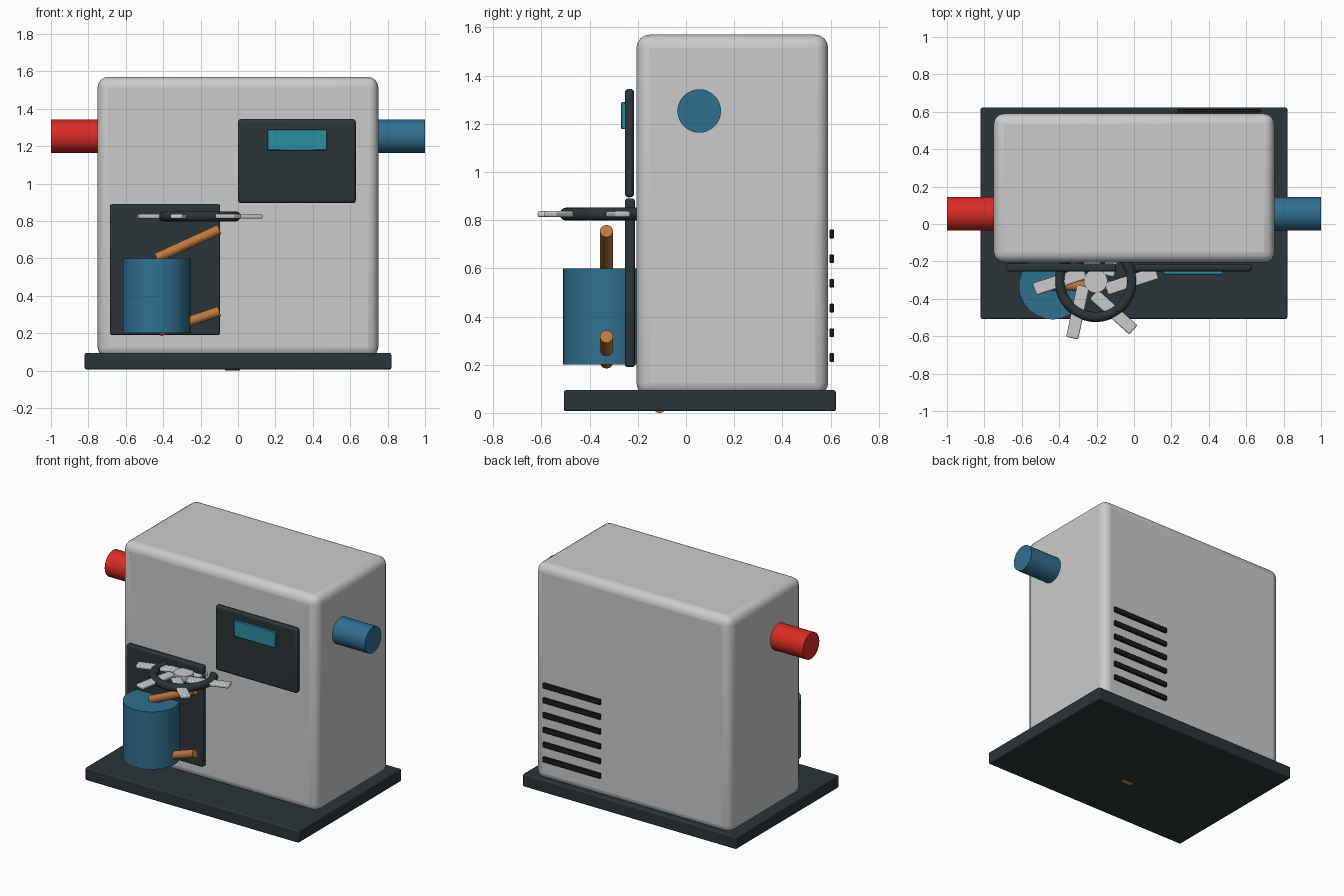
import bpy, math
from mathutils import Vector, Matrix

if "Cube" in bpy.data.objects:
    bpy.data.objects.remove(bpy.data.objects["Cube"])


def material(name, rgb):
    m = bpy.data.materials.new(name)
    m.diffuse_color = (*rgb, 1)
    m.use_nodes = True
    m.node_tree.nodes["Principled BSDF"].inputs["Base Color"].default_value = m.diffuse_color
    return m


DARK = material("dark_paint", (0.025, 0.035, 0.04))
VENT = material("vent_black", (0.01, 0.012, 0.014))
BLUE = material("blue_paint", (0.03, 0.16, 0.28))
RED = material("red_paint", (0.7, 0.025, 0.02))
COPPER = material("copper", (0.5, 0.19, 0.05))
SCREEN = material("screen_teal", (0.025, 0.27, 0.36))


def finish(ob, name, mat, bevel=0, segments=3):
    ob.name = name
    if mat:
        ob.data.materials.append(mat)
    if bevel:
        b = ob.modifiers.new("bevel", 'BEVEL')
        b.width, b.segments = bevel, segments
    bpy.ops.object.shade_smooth_by_angle(angle=math.radians(35))
    return ob


def box(name, lo, hi, mat=None, bevel=0, segments=3):
    lo, hi = Vector(lo), Vector(hi)
    bpy.ops.mesh.primitive_cube_add(size=1, location=(lo + hi) / 2)
    ob = bpy.context.object
    ob.data.transform(Matrix.Diagonal((*(hi - lo), 1)))
    return finish(ob, name, mat, bevel, segments)


def rod(name, a, b, radius, mat=None, bevel=0):
    a, b = Vector(a), Vector(b)
    bpy.ops.mesh.primitive_cylinder_add(vertices=48, radius=radius, depth=(b - a).length,
                                        location=(a + b) / 2,
                                        rotation=(b - a).to_track_quat('Z', 'Y').to_euler())
    return finish(bpy.context.object, name, mat, bevel)


# Base and cabinet
box("base_plate", (-0.82, -0.507, 0.007), (0.82, 0.622, 0.094), DARK, 0.008, 2)
box("cabinet", (-0.75, -0.206, 0.07), (0.75, 0.59, 1.57), None, 0.055, 4)

# Air inlet and outlet
rod("air_inlet", (-1, 0.055, 1.253), (-0.68, 0.055, 1.253), 0.09, RED)
rod("air_outlet", (0.68, 0.055, 1.253), (1, 0.055, 1.253), 0.09, BLUE)

# Front panels and display
box("control_panel", (0, -0.254, 0.895), (0.63, -0.215, 1.345), DARK, 0.016)
box("display_screen", (0.157, -0.269, 1.178), (0.475, -0.25, 1.29), SCREEN, 0.003, 1)
box("compressor_panel", (-0.685, -0.254, 0.19), (-0.095, -0.212, 0.89), DARK, 0.012)

# Compressor tank with copper lines
rod("compressor_tank", (-0.435, -0.33, 0.2), (-0.435, -0.33, 0.6), 0.18, BLUE)
rod("upper_copper_line", (-0.435, -0.33, 0.602), (-0.1, -0.33, 0.755), 0.027, COPPER)
rod("lower_copper_line", (-0.42, -0.33, 0.21), (-0.1, -0.33, 0.317), 0.027, COPPER)
rod("drain_stub", (-0.07, -0.11, 0.027), (0.01, -0.11, 0.027), 0.027, COPPER)

# Fan: ring, hub and six skewed blades
FAN = Vector((-0.205, -0.305, 0.825))
bpy.ops.mesh.primitive_torus_add(location=FAN, major_radius=0.192, minor_radius=0.027,
                                 major_segments=64, minor_segments=16)
finish(bpy.context.object, "fan_ring", DARK)
rod("fan_hub", FAN - Vector((0, 0, 0.02)), FAN + Vector((0, 0, 0.02)), 0.063)
for i in range(6):
    angle = math.radians(60 * i)
    blade = box(f"fan_blade_{i + 1}", (-0.142, -0.033, -0.012), (0.142, 0.033, 0.012), None, 0.007, 2)
    blade.location = FAN + Vector((math.cos(angle), math.sin(angle), 0)) * 0.192
    blade.rotation_euler.z = angle + math.radians(18)

# Rear vent slats
for i in range(6):
    z = 0.23 + 0.1025 * i
    box(f"vent_slat_{i + 1}", (0.232, 0.596, z - 0.018), (0.675, 0.614, z + 0.018), VENT, 0.003, 1)
